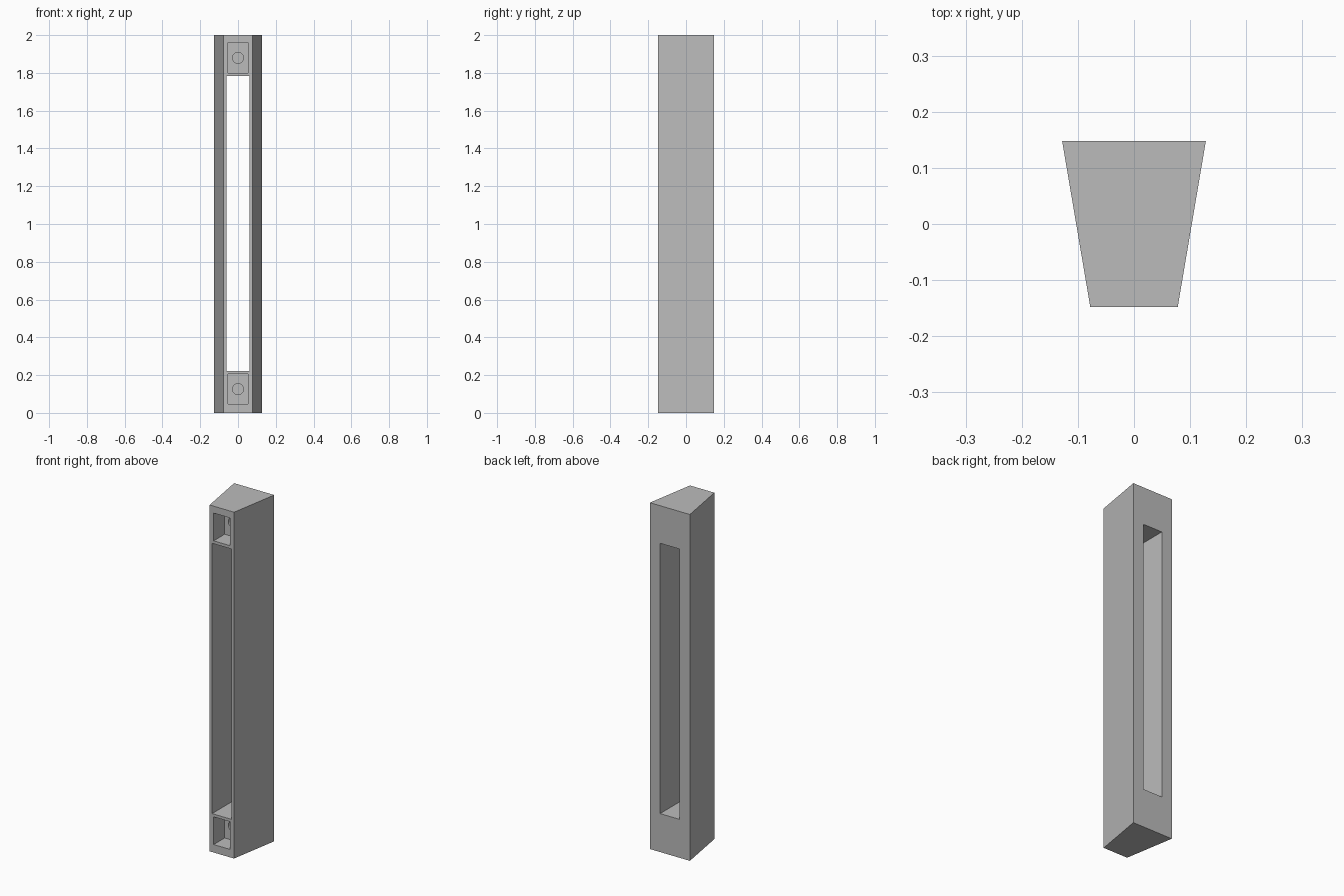
import bpy, bmesh, math
from mathutils import Matrix

cube = bpy.data.objects.get("Cube")
if cube:
    bpy.data.objects.remove(cube, do_unlink=True)

HEIGHT, HALF_DEPTH = 2.0, 0.1475
FRONT_HALF, BACK_HALF = 0.078, 0.128
POCKET_DEPTH, HOLE_DEPTH = 0.1, 0.06

grey = bpy.data.materials.new("plain_grey")
grey.use_nodes = True
grey.diffuse_color = (0.5, 0.5, 0.5, 1)
grey.node_tree.nodes["Principled BSDF"].inputs["Base Color"].default_value = (0.5, 0.5, 0.5, 1)


def add_object(name, bm):
    bmesh.ops.recalc_face_normals(bm, faces=bm.faces)
    mesh = bpy.data.meshes.new(name)
    bm.to_mesh(mesh)
    bm.free()
    mesh.materials.append(grey)
    obj = bpy.data.objects.new(name, mesh)
    bpy.context.collection.objects.link(obj)
    return obj


def box(name, half_width, y0, y1, z0, z1):
    bm = bmesh.new()
    bmesh.ops.create_cube(bm, size=1)
    for v in bm.verts:
        v.co = (half_width * (1 if v.co.x > 0 else -1),
                y1 if v.co.y > 0 else y0,
                z1 if v.co.z > 0 else z0)
    return add_object(name, bm)


def round_bar(name, radius, y0, y1, z):
    bm = bmesh.new()
    place = Matrix.Translation((0, (y0 + y1) / 2, z)) @ Matrix.Rotation(math.pi / 2, 4, "X")
    bmesh.ops.create_cone(bm, cap_ends=True, segments=32, radius1=radius,
                          radius2=radius, depth=y1 - y0, matrix=place)
    return add_object(name, bm)


def cut(target, cutter):
    cutter.hide_render = True
    mod = target.modifiers.new("cut", "BOOLEAN")
    mod.operation, mod.solver, mod.object = "DIFFERENCE", "EXACT", cutter
    bpy.context.view_layer.objects.active = target
    bpy.ops.object.modifier_apply(modifier=mod.name)
    bpy.data.objects.remove(cutter, do_unlink=True)


# Tapered handle body, wider at the back
body = box("handle_body", 1, -HALF_DEPTH, HALF_DEPTH, 0, HEIGHT)
for v in body.data.vertices:
    v.co.x *= FRONT_HALF if v.co.y < 0 else BACK_HALF

# Long slot right through the body
cut(body, box("slot_cutter", 0.062, -0.3, 0.3, 0.222, 1.783))

# Front pocket at each end, with a blind round hole in its floor
floor = -HALF_DEPTH + POCKET_DEPTH
for low, high in ((0.046, 0.206), (1.8, 1.96)):
    cut(body, box("pocket_cutter", 0.052, -0.3, floor, low, high))
    cut(body, round_bar("hole_cutter", 0.029, floor - 0.04, floor + HOLE_DEPTH, (low + high) / 2))

# Smooth hole walls, sharp edges elsewhere
bpy.ops.object.select_all(action="DESELECT")
body.select_set(True)
bpy.context.view_layer.objects.active = body
bpy.ops.object.shade_smooth_by_angle(angle=math.radians(30))
